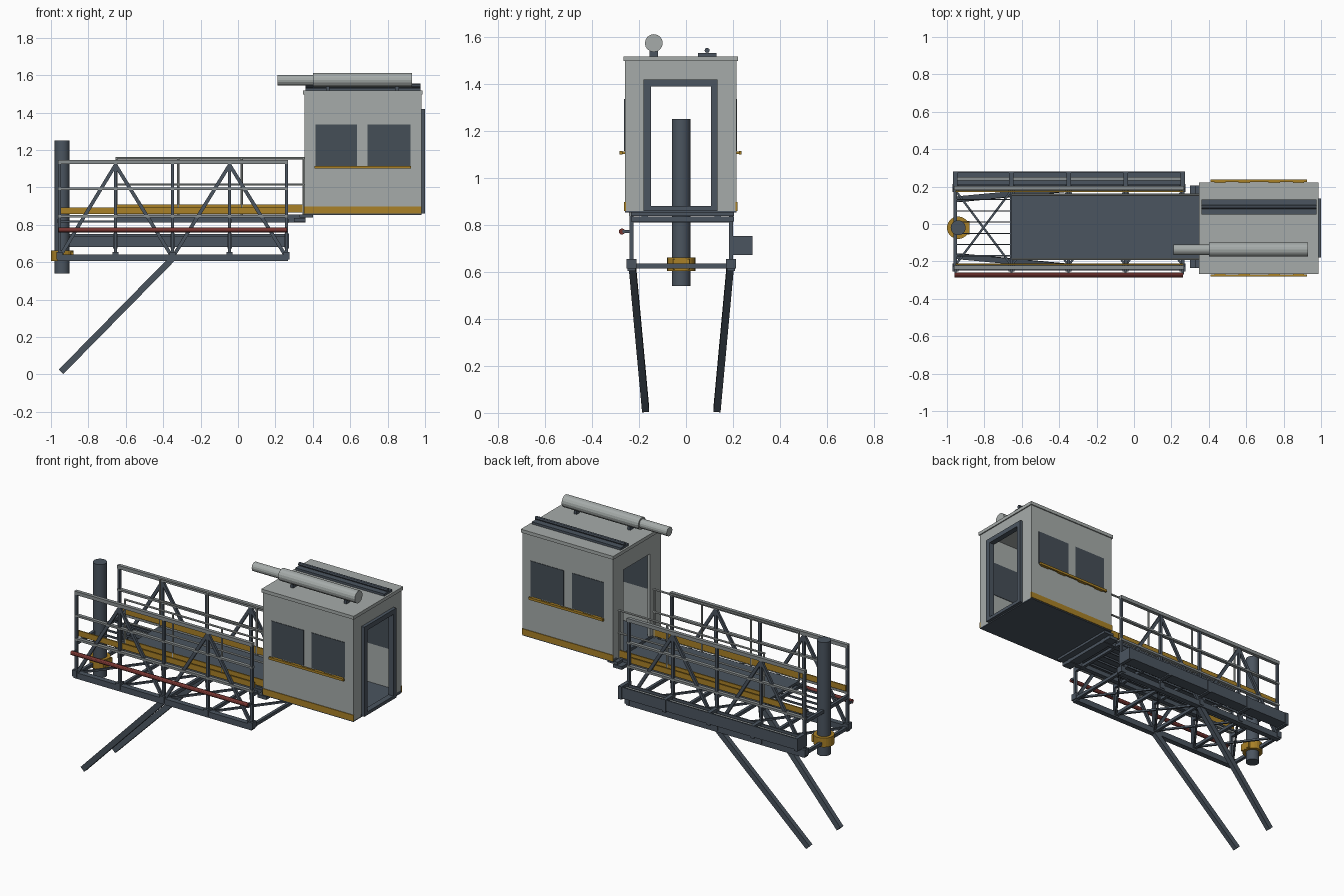
import bpy, bmesh, math
from mathutils import Vector, Matrix

if "Cube" in bpy.data.objects:
    bpy.data.objects.remove(bpy.data.objects["Cube"])


def material(name, rgb):
    m = bpy.data.materials.new(name)
    m.diffuse_color = (*rgb, 1)
    m.use_nodes = True
    m.node_tree.nodes["Principled BSDF"].inputs["Base Color"].default_value = m.diffuse_color
    return m


STEEL = material("dark steel", (0.07, 0.09, 0.115))
GLASS = material("window glass", (0.06, 0.077, 0.095))
WALL = material("pale grey paint", (0.38, 0.41, 0.40))
RAIL = material("rail grey", (0.25, 0.275, 0.28))
YELLOW = material("safety yellow", (0.40, 0.22, 0.02))
RED = material("pipe red", (0.18, 0.035, 0.03))


class Part:
    """Collects boxes, beams and tubes into one named object."""
    def __init__(self, name, mat):
        self.name, self.mat, self.bm = name, mat, bmesh.new()

    def box(self, x0, x1, y0, y1, z0, z1):
        mid = Vector(((x0 + x1) / 2, (y0 + y1) / 2, (z0 + z1) / 2))
        bmesh.ops.create_cube(self.bm, size=1, matrix=Matrix.Translation(mid)
                              @ Matrix.Diagonal((x1 - x0, y1 - y0, z1 - z0, 1)))
        return self

    @staticmethod
    def frame(p, q):
        p, q = Vector(p), Vector(q)
        d = (q - p).normalized()
        ref = Vector((0, 1, 0)) if abs(d.y) < 0.9 else Vector((0, 0, 1))
        u = ref.cross(d).normalized()
        rot = Matrix((u, d.cross(u), d)).transposed().to_4x4()
        return Matrix.Translation((p + q) / 2) @ rot, (q - p).length

    def beam(self, p, q, w, h=None):
        m, length = self.frame(p, q)
        bmesh.ops.create_cube(self.bm, size=1, matrix=m @ Matrix.Diagonal((w, h or w, length, 1)))
        return self

    def tube(self, p, q, r, n=16):
        m, length = self.frame(p, q)
        bmesh.ops.create_cone(self.bm, cap_ends=True, segments=n, radius1=r, radius2=r,
                              depth=length, matrix=m)
        return self

    def done(self, smooth=False):
        me = bpy.data.meshes.new(self.name)
        self.bm.to_mesh(me)
        self.bm.free()
        me.materials.append(self.mat)
        ob = bpy.data.objects.new(self.name, me)
        bpy.context.collection.objects.link(ob)
        if smooth:
            bpy.ops.object.select_all(action='DESELECT')
            ob.select_set(True)
            bpy.context.view_layer.objects.active = ob
            bpy.ops.object.shade_smooth_by_angle()
        return ob


YC = -0.02                                   # centre line of the bridge
STATIONS = [-0.955, -0.655, -0.35, -0.045, 0.26]
SIDES = [("front", -1), ("back", 1)]

# Cabin shell with a doorway at each end
cabin = Part("cabin_walls", WALL)
cabin.box(0.355, 0.98, -0.26, -0.245, 0.86, 1.50).box(0.355, 0.98, 0.20, 0.215, 0.86, 1.50)
for x0, x1 in ((0.355, 0.37), (0.965, 0.98)):
    cabin.box(x0, x1, -0.245, -0.15, 0.86, 1.50).box(x0, x1, 0.11, 0.20, 0.86, 1.50)
    cabin.box(x0, x1, -0.15, 0.11, 1.39, 1.50)
cabin.done()
Part("cabin_roof", WALL).box(0.348, 0.987, -0.267, 0.222, 1.497, 1.518).done()
Part("cabin_floor", STEEL).box(0.355, 0.98, -0.26, 0.215, 0.853, 0.872).done()

# Door frame on the outer end
door = Part("door_frame", STEEL)
for y0, y1 in ((-0.18, -0.148), (0.107, 0.135)):
    door.box(0.965, 1.0, y0, y1, 0.86, 1.42)
door.box(0.965, 1.0, -0.18, 0.135, 1.39, 1.42).box(0.965, 1.0, -0.18, 0.135, 0.86, 0.88).done()

# Windows, sills and base stripes on both long walls
for side, s in SIDES:
    y = YC - 0.0025 + s * 0.2375
    win = Part(side + "_windows", GLASS)
    for x0, x1 in ((0.415, 0.637), (0.693, 0.923)):
        win.box(x0, x1, y - s * 0.018, y + s * 0.003, 1.115, 1.335)
    win.done()
    sill = Part(side + "_sill", YELLOW)
    sill.box(0.41, 0.925, *sorted((y + s * 0.010, y + s * 0.022)), 1.10, 1.115)
    for x in (0.46, 0.59, 0.75, 0.88):
        sill.box(x - 0.03, x + 0.03, *sorted((y, y + s * 0.012)), 1.102, 1.112)
    sill.done()
    Part(side + "_base_stripe", YELLOW).box(0.353, 0.982, y - 0.004, y + 0.004, 0.86, 0.897).done()

# Roof fittings: telescopic cylinder and cable rail
Part("roof_cylinder", WALL).tube((0.40, -0.137, 1.574), (0.93, -0.137, 1.574), 0.038).tube(
    (0.21, -0.137, 1.573), (0.41, -0.137, 1.573), 0.028).done()
Part("roof_cylinder_brackets", STEEL).box(0.47, 0.49, -0.155, -0.12, 1.515, 1.54).box(
    0.84, 0.86, -0.155, -0.12, 1.515, 1.54).done()
Part("roof_rail", STEEL).box(0.36, 0.975, 0.052, 0.13, 1.518, 1.532).tube(
    (0.36, 0.09, 1.543), (0.975, 0.09, 1.543), 0.011, 8).done()

# Outer truss on each side
for side, s in SIDES:
    y = YC + s * 0.212
    truss = Part(side + "_truss", STEEL)
    truss.box(-0.965, 0.268, y - 0.017, y + 0.017, 0.605, 0.642)
    for x in STATIONS:
        truss.box(x - 0.008, x + 0.008, y - 0.008, y + 0.008, 0.62, 1.135)
        truss.box(x - 0.016, x + 0.016, y - 0.021, y + 0.021, 0.615, 0.655)
    for a, b in ((1, 0), (1, 2), (3, 2), (3, 4)):
        truss.beam((STATIONS[a], y, 1.12), (STATIONS[b], y, 0.625), 0.019, 0.014)
    truss.done()
    rails = Part(side + "_outer_rails", RAIL)
    for z, h in ((1.135, 0.011), (0.993, 0.006), (0.845, 0.007)):
        rails.box(-0.962, 0.268, y - 0.011, y + 0.011, z - h, z + h)
    rails.done()
    yt = YC + s * 0.196
    Part(side + "_outer_toe_board", YELLOW).box(-0.955, 0.265, yt - 0.004, yt + 0.004, 0.858, 0.893).done()

# Cross beams and bracing between the two trusses
cross = Part("cross_frames", STEEL)
for x in STATIONS:
    for z in (0.625, 0.82):
        cross.box(x - 0.009, x + 0.009, YC - 0.21, YC + 0.21, z - 0.01, z + 0.01)
for a, b in zip(STATIONS, STATIONS[1:]):
    for s in (-1, 1):
        cross.beam((a, YC - s * 0.2, 0.628), (b, YC + s * 0.2, 0.628), 0.012, 0.012)
cross.done()
bars = Part("floor_bars", STEEL)
for i in range(6):
    y = YC - 0.15 + i * 0.06
    bars.box(-0.955, 0.265, y - 0.003, y + 0.003, 0.812, 0.824)
bars.done()

# Sliding gangway: deck, side beams, toe boards, handrails
Part("gangway_deck", STEEL).box(-0.655, 0.36, -0.185, 0.155, 0.84, 0.855).done()
under = Part("gangway_beams", STEEL)
for s in (-1, 1):
    y = YC - 0.0 + s * 0.155
    under.box(-0.655, 0.36, y - 0.014, y + 0.014, 0.812, 0.842)
under.box(0.33, 0.40, -0.235, 0.205, 0.838, 0.855).box(0.30, 0.36, -0.235, 0.205, 0.815, 0.835).done()
for side, s in SIDES:
    y = YC + 0.005 + s * 0.172
    Part(side + "_inner_toe_board", YELLOW).box(-0.655, 0.357, y - 0.004, y + 0.004, 0.865, 0.908).done()
    rail = Part(side + "_inner_rails", WALL)
    for z in (1.155, 1.015):
        rail.tube((-0.655, y, z), (0.357, y, z), 0.006, 8)
    for x in (-0.65, -0.32, 0.02, 0.35):
        rail.tube((x, y, 0.85), (x, y, 1.155), 0.006, 8)
    rail.done()

# Cable tray along the back with its brackets and chain
tray = Part("cable_tray", STEEL)
tray.box(-0.957, 0.265, 0.205, 0.28, 0.68, 0.69)
tray.box(-0.957, 0.265, 0.272, 0.28, 0.68, 0.75).box(-0.957, 0.265, 0.205, 0.213, 0.68, 0.74)
for x in STATIONS:
    tray.box(x - 0.012, x + 0.012, 0.185, 0.282, 0.672, 0.752)
tray.done()
Part("cable_chain", RAIL).box(-0.945, 0.255, 0.232, 0.252, 0.69, 0.735).done()

# Supply pipe along the front with clips
Part("supply_pipe", RED).tube((-0.96, -0.273, 0.772), (0.262, -0.273, 0.772), 0.013, 12).done(True)
clips = Part("pipe_clips", STEEL)
for x in STATIONS:
    clips.box(x - 0.006, x + 0.006, -0.27, -0.232, 0.765, 0.778)
clips.done()

# Slewing column and collar
Part("column", STEEL).tube((-0.94, YC, 0.54), (-0.94, YC, 1.25), 0.04, 24).done(True)
collar = Part("column_collar", YELLOW)
collar.tube((-0.94, YC, 0.605), (-0.94, YC, 0.662), 0.06, 24)
collar.box(-0.925, -0.88, YC - 0.035, YC + 0.035, 0.61, 0.655).done()

# Inclined support legs
for side, s in SIDES:
    Part(side + "_leg", STEEL).beam((-0.35, YC + s * 0.208, 0.62), (-0.945, YC + s * 0.152, 0.015),
                                    0.034, 0.03).done()
